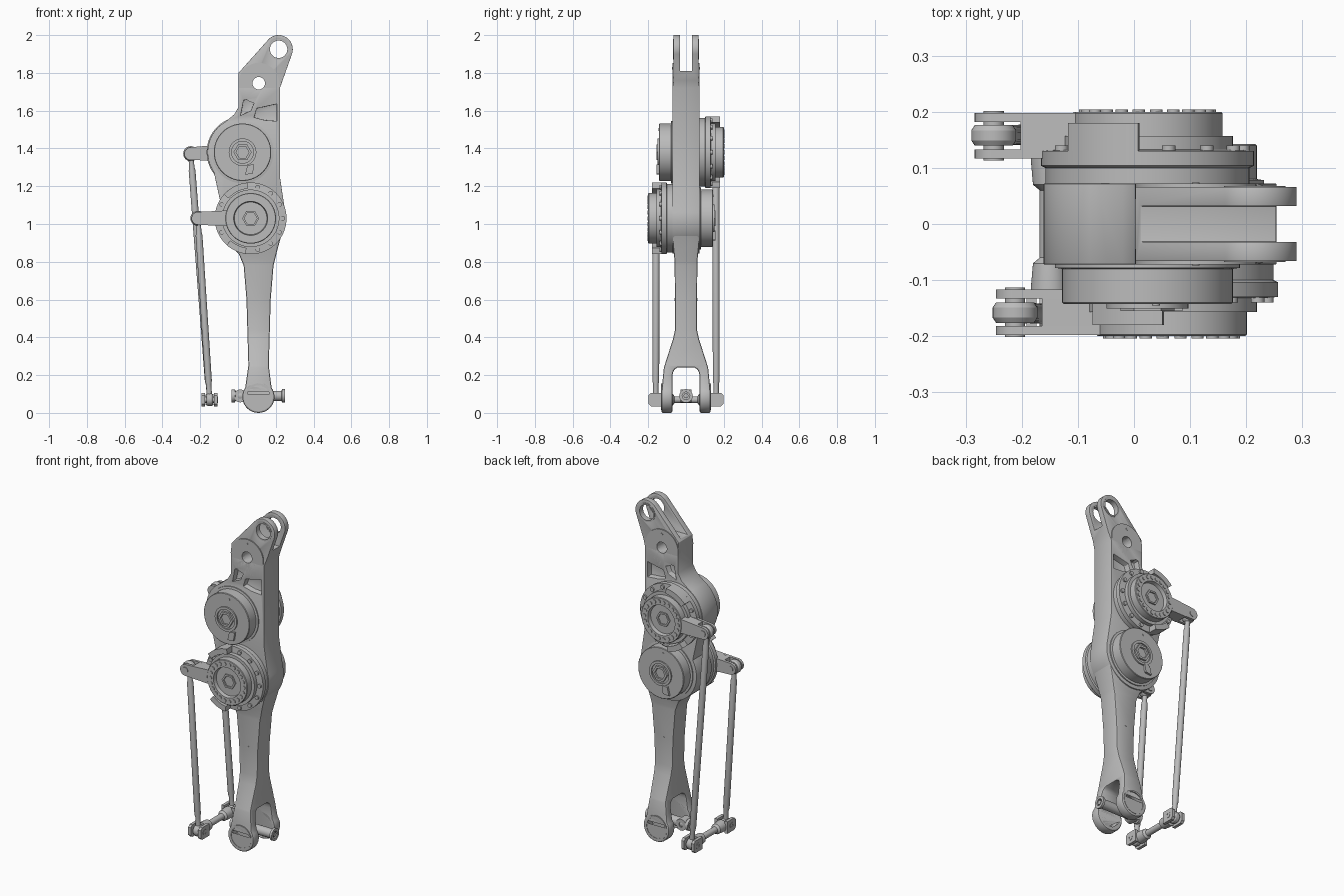
import bpy, bmesh
from math import sin, cos, pi, radians
from mathutils import Vector

if "Cube" in bpy.data.objects:
    bpy.data.objects.remove(bpy.data.objects["Cube"])

metal = bpy.data.materials.new("grey metal")
metal.use_nodes = True
GREY = (0.5, 0.5, 0.5, 1)
metal.diffuse_color = GREY
metal.node_tree.nodes["Principled BSDF"].inputs["Base Color"].default_value = GREY

HIP = Vector((0.024, 0, 1.38))
KNEE = Vector((0.067, 0, 1.03))
ANKLE = Vector((0.108, 0, 0.085))
EYE = Vector((0.215, 0, 1.925))
BOSS = Vector((0.11, 0, 1.745))
X, Y = Vector((1, 0, 0)), Vector((0, 1, 0))


def arc(center, r, start, end, steps=24):
    """Points on an arc in the front plane, angles in degrees."""
    angles = [radians(start + (end - start) * i / steps) for i in range(steps + 1)]
    return [(center.x + r * cos(a), center.z + r * sin(a)) for a in angles]


def both_sides(half):
    return half + [(-u, v) for u, v in reversed(half)]


def prism(bm, points, low, high, axis="y"):
    """Extrude an outline along y (outline in x, z) or along x (outline in y, z)."""
    def place(u, v, t):
        return (u, t, v) if axis == "y" else (t, u, v)
    ends = [[bm.verts.new(place(u, v, t)) for u, v in points] for t in (low, high)]
    n = len(points)
    faces = [bm.faces.new(ends[0]), bm.faces.new(ends[1][::-1])]
    for i in range(n):
        j = (i + 1) % n
        faces.append(bm.faces.new((ends[0][j], ends[0][i], ends[1][i], ends[1][j])))
    bmesh.ops.recalc_face_normals(bm, faces=faces)


def turn(bm, profile, origin, axis, segments=64, closed=False):
    """Spin (radius, distance) points around an axis through origin."""
    basis = Vector(axis).to_track_quat("Z", "Y")
    rings = []
    for r, d in profile:
        count = 1 if r == 0 else segments
        rings.append([bm.verts.new(origin + basis @ Vector((
            r * cos(2 * pi * i / segments), r * sin(2 * pi * i / segments), d)))
            for i in range(count)])
    pairs = list(zip(rings, rings[1:] + rings[:1]))
    faces = []
    for a, b in pairs if closed else pairs[:-1]:
        for i in range(segments):
            j = (i + 1) % segments
            corners = [a[i % len(a)], a[j % len(a)], b[j % len(b)], b[i % len(b)]]
            faces.append(bm.faces.new(list(dict.fromkeys(corners))))
    bmesh.ops.recalc_face_normals(bm, faces=faces)


def rod(bm, origin, axis, r, low, high, segments=32):
    turn(bm, [(0, low), (r, low), (r, high), (0, high)], origin, axis, segments)


def tube(bm, origin, axis, inner, outer, low, high, segments=48):
    turn(bm, [(inner, low), (outer, low), (outer, high), (inner, high)],
         origin, axis, segments, True)


def finish(name, bm):
    mesh = bpy.data.meshes.new(name)
    bm.to_mesh(mesh)
    bm.free()
    mesh.materials.append(metal)
    ob = bpy.data.objects.new(name, mesh)
    bpy.context.collection.objects.link(ob)
    return ob


def smooth(ob):
    bpy.ops.object.select_all(action="DESELECT")
    ob.select_set(True)
    bpy.context.view_layer.objects.active = ob
    bpy.ops.object.shade_smooth_by_angle(angle=radians(32))


def carve(ob, side_shape, cutters, bevel):
    """Intersect with a side outline, subtract cutters, soften the edges."""
    for operation, tool in [("INTERSECT", side_shape)] + [("DIFFERENCE", c) for c in cutters]:
        mod = ob.modifiers.new("cut", "BOOLEAN")
        mod.operation, mod.object, mod.solver = operation, tool, "EXACT"
    mod = ob.modifiers.new("soften", "BEVEL")
    mod.width, mod.segments, mod.angle_limit = bevel, 2, radians(40)
    graph = bpy.context.evaluated_depsgraph_get()
    ob.data = bpy.data.meshes.new_from_object(ob.evaluated_get(graph))
    ob.modifiers.clear()
    for tool in [side_shape] + cutters:
        bpy.data.objects.remove(tool)
    smooth(ob)


def prism_object(name, *args):
    bm = bmesh.new()
    prism(bm, *args)
    return finish(name, bm)


def hole(center, r):
    bm = bmesh.new()
    rod(bm, center, Y, r, -0.3, 0.3, 48)
    return finish("hole_cutter", bm)


# Upper link: housing around both joints, with a forked eye on top
outline = (arc(KNEE, 0.187, 150, 375, 40) + [(0.222, 1.25), (0.222, 1.72)]
           + arc(EYE, 0.075, -20, 135) + [(0.003, 1.8), (0.003, 1.62), (-0.02, 1.58)]
           + arc(HIP, 0.185, 120, 215))
side = both_sides([(0.072, 0.8), (0.072, 1.72), (0.066, 1.76), (0.066, 2.1),
                   (0.032, 2.1), (0.032, 1.81)])
pockets = [[(0.014, 1.575), (0.03, 1.655), (0.095, 1.665), (0.068, 1.6)],
           [(0.085, 1.565), (0.1, 1.612), (0.205, 1.635), (0.205, 1.545), (0.14, 1.55)]]
cutters = [hole(EYE, 0.052), hole(BOSS, 0.033)]
for shape in pockets:
    for low, high in ((-0.2, -0.035), (0.035, 0.2)):
        cutters.append(prism_object("pocket_cutter", shape, low, high))
carve(prism_object("upper_link", outline, -0.2, 0.2),
      prism_object("side_shape", side, -1, 1, "x"), cutters, 0.004)

# Lower link: tapering shank that splits into two ankle ears
outline = (arc(KNEE, 0.183, -25, 205, 40)
           + [(-0.05, 0.9), (0.005, 0.84), (0.03, 0.78), (0.045, 0.6), (0.055, 0.25)]
           + arc(ANKLE, 0.085, 145, 395)
           + [(0.163, 0.25), (0.173, 0.6), (0.188, 0.78), (0.205, 0.85)])
side = both_sides([(0.07, 1.3), (0.07, 0.9), (0.06, 0.8), (0.058, 0.44), (0.07, 0.385),
                   (0.095, 0.31), (0.117, 0.24), (0.124, 0.17), (0.13, 0.1), (0.13, -0.1),
                   (0.072, -0.1), (0.072, 0.2), (0.064, 0.228), (0.045, 0.24)])
carve(prism_object("lower_link", outline, -0.2, 0.2),
      prism_object("side_shape", side, -1, 1, "x"), [hole(ANKLE, 0.068)], 0.01)

# Bushings in the eyes and raised rings round the mounting hole
bm = bmesh.new()
for s in (-1, 1):
    tube(bm, EYE, Y * s, 0.046, 0.055, 0.034, 0.068)
    tube(bm, ANKLE, Y * s, 0.061, 0.071, 0.075, 0.132)
    tube(bm, BOSS, Y * s, 0.033, 0.108, 0.045, 0.072)
    for z, x, d in ((0.6, 0.108, 0.0), (1.825, 0.11, 0.013)):
        rod(bm, Vector((x, 0, z)), Y * s, 0.007, 0.04, 0.061 + d, 12)
smooth(finish("bushings", bm))


def motor_drum(name, center, s):
    """Plain motor cover with a round cap, hexagonal hub and key."""
    bm = bmesh.new()
    turn(bm, [(0, 0.05), (0.165, 0.05), (0.165, 0.078), (0.152, 0.08), (0.152, 0.14),
              (0.149, 0.143), (0, 0.143)], center, Y * s)
    tube(bm, center, Y * s, 0.058, 0.073, 0.14, 0.151)
    tube(bm, center, Y * s, 0.034, 0.048, 0.14, 0.155, 6)
    rod(bm, center + Vector((0.015 * -s, 0, 0.12)), Y * s, 0.007, 0.14, 0.145, 12)
    dx = -s * 0.038
    key = [(center.x + dx + u, center.z - 0.09 + v)
           for u, v in ((-0.024, -0.028), (0.016, -0.024), (0.024, 0.026), (-0.012, 0.022))]
    prism(bm, key, *sorted((s * 0.14, s * 0.155)))
    smooth(finish(name, bm))


def gear_output(name, center, s):
    """Stepped flange with bolt circles, a dished face and end stops."""
    bm = bmesh.new()
    turn(bm, [(0, 0.05), (0.182, 0.05), (0.182, 0.1), (0.19, 0.104), (0.19, 0.13),
              (0.152, 0.133), (0.152, 0.157), (0.134, 0.157), (0.134, 0.197), (0.131, 0.2),
              (0.09, 0.2), (0.086, 0.178), (0, 0.178)], center, Y * s)
    tube(bm, center, Y * s, 0.034, 0.045, 0.17, 0.186, 6)
    for count, r, size, low, high in ((14, 0.17, 0.012, 0.12, 0.14), (22, 0.111, 0.011, 0.19, 0.204)):
        for x, z in arc(center, r, 0, 360, count)[:-1]:
            rod(bm, Vector((x, 0, z)), Y * s, size, low, high, 12)
    for start, end in ((95, 138), (228, 262)):
        stop = arc(center, 0.19, start, end, 8) + arc(center, 0.158, end, start, 8)
        prism(bm, stop, *sorted((s * 0.11, s * 0.18)))
    smooth(finish(name, bm))


def lever(name, center, pivot, s):
    """Crank arm with a forked tip and its pivot pin."""
    bm = bmesh.new()
    root = center.x - 0.092
    for low, high, tip in ((0.117, 0.133, True), (0.182, 0.198, True), (0.117, 0.198, False)):
        if tip:
            shape = arc(pivot, 0.034, 95, 265, 16)
        else:
            x = pivot.x + 0.048
            shape = [(x, pivot.z + 0.036), (x, pivot.z - 0.036)]
        shape += [(root, center.z - 0.043), (root, center.z + 0.043)]
        prism(bm, shape, *sorted((s * low, s * high)))
    rod(bm, pivot, Y * s, 0.018, 0.113, 0.201)
    smooth(finish(name, bm))


def push_rod(name, pivot, s):
    """Rod with barrel-shaped eyes, the lower one turned a quarter round."""
    top = Vector((pivot.x, s * 0.158, pivot.z))
    foot = Vector((-0.15, s * 0.16, 0.07))
    axis = foot - top
    length = axis.length
    bm = bmesh.new()
    turn(bm, [(0, 0.025), (0.014, 0.025), (0.014, 0.07), (0.018, 0.09), (0.018, length - 0.1),
              (0.014, length - 0.08), (0.014, length - 0.02), (0, length - 0.02)], top, axis, 24)
    for point, direction, r in ((top, Y, 0.04), (foot, X, 0.034)):
        turn(bm, [(0.015, -0.018), (r - 0.006, -0.018), (r, -0.009), (r, 0.009),
                  (r - 0.006, 0.018), (0.015, 0.018)], point, direction, 32, True)
    smooth(finish(name, bm))


# Joints: drum on one face, geared output and crank on the other
for label, center, pivot, s in (("upper", HIP, Vector((-0.25, 0, 1.372)), 1),
                                ("lower", KNEE, Vector((-0.212, 0, 1.03)), -1)):
    motor_drum(label + "_motor_drum", center, -s)
    gear_output(label + "_gear_output", center, s)
    lever(label + "_lever", center, pivot, s)
    push_rod(label + "_push_rod", pivot, s)

# Cross bar that ties the rod feet together, with a clevis at each end
bm = bmesh.new()
bar = Vector((-0.15, 0, 0.07))
for s in (-1, 1):
    turn(bm, [(0, 0), (0.018, 0), (0.018, 0.06), (0.03, 0.07), (0.034, 0.115),
              (0.034, 0.128), (0, 0.128)], bar, Y * s)
    cheek = [(s * u, v) for u, v in ((0.118, 0.034), (0.185, 0.034), (0.198, 0.047),
                                     (0.198, 0.093), (0.185, 0.106), (0.118, 0.106))]
    for low in (-0.192, -0.126):
        prism(bm, cheek, low, low + 0.018, "x")
    tube(bm, bar + Y * s * 0.16, X, 0.009, 0.017, -0.044, 0.044, 24)
smooth(finish("cross_bar", bm))

# Ankle shaft running through the ears, with collars and a hexagonal socket
bm = bmesh.new()
turn(bm, [(0, -0.13), (0.02, -0.13), (0.02, -0.142), (0.034, -0.142), (0.034, -0.125),
          (0.027, -0.12), (0.027, 0.122), (0.036, 0.126), (0.036, 0.14), (0.02, 0.14),
          (0.02, 0.125), (0, 0.125)], Vector((ANKLE.x, 0, 0.09)), X, 36)
rod(bm, Vector((ANKLE.x, 0, 0.09)), X, 0.014, 0.1, 0.138, 6)
tube(bm, Vector((0.012, 0, 0.09)), Y, 0.014, 0.034, -0.03, 0.03, 32)
smooth(finish("ankle_shaft", bm))
